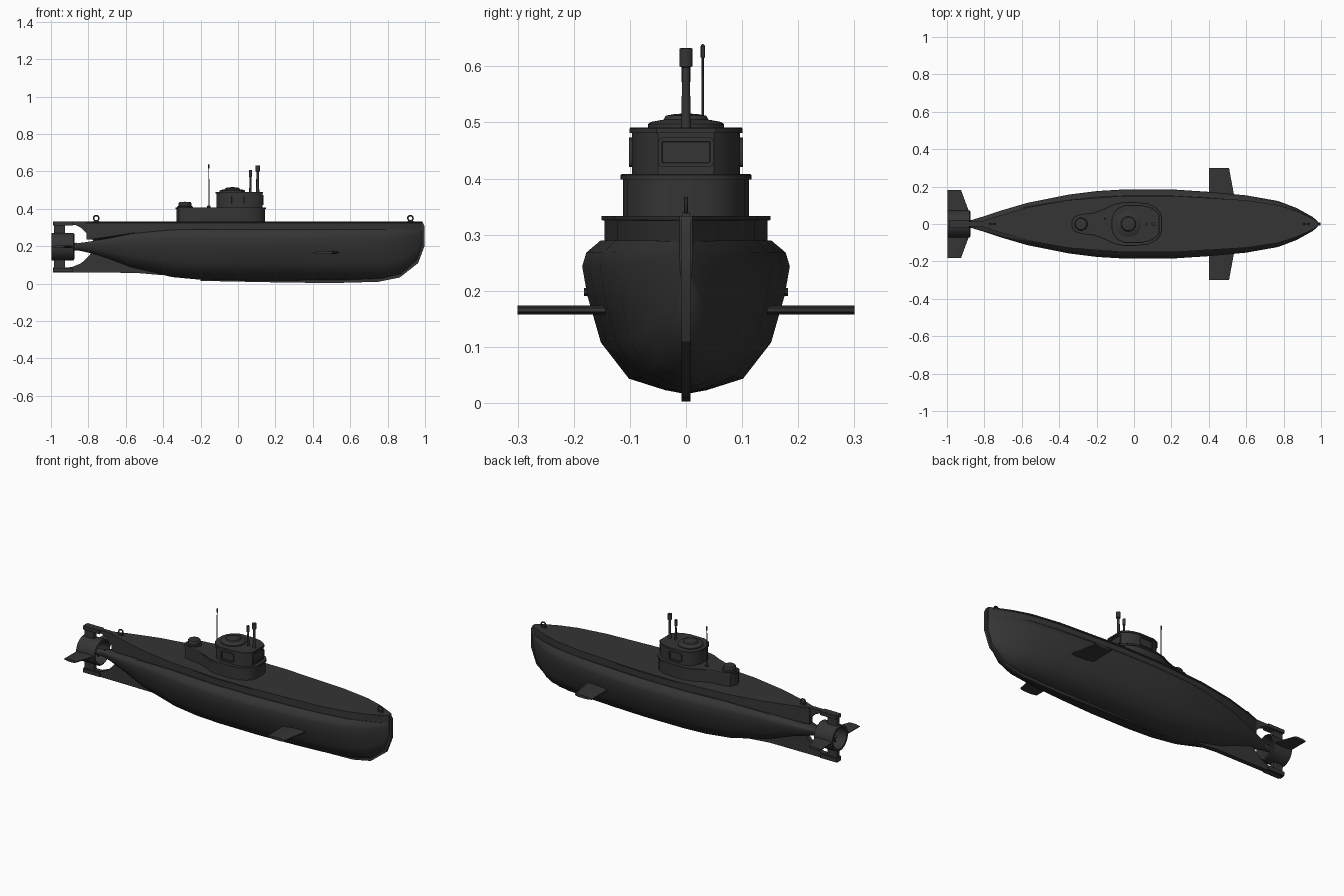
import bpy, bmesh, math
from mathutils import Vector, Matrix

cube = bpy.data.objects.get("Cube")
if cube:
    bpy.data.objects.remove(cube)

paint = bpy.data.materials.new("charcoal_paint")
paint.use_nodes = True
GREY = (0.035, 0.035, 0.035, 1)
paint.diffuse_color = GREY
paint.node_tree.nodes["Principled BSDF"].inputs["Base Color"].default_value = GREY


def finish(name, bm, angle=30, bevel=0):
    bmesh.ops.recalc_face_normals(bm, faces=bm.faces)
    mesh = bpy.data.meshes.new(name)
    bm.to_mesh(mesh)
    bm.free()
    mesh.materials.append(paint)
    ob = bpy.data.objects.new(name, mesh)
    bpy.context.collection.objects.link(ob)
    bpy.ops.object.select_all(action="DESELECT")
    ob.select_set(True)
    bpy.context.view_layer.objects.active = ob
    bpy.ops.object.shade_smooth_by_angle(angle=math.radians(angle))
    if bevel:
        mod = ob.modifiers.new("soft edges", "BEVEL")
        mod.width, mod.segments = bevel, 2
    return ob


def loft(name, rings, angle=30, closed=True):
    """Skin a list of closed rings and cap both ends."""
    bm = bmesh.new()
    loops = [[bm.verts.new(p) for p in ring] for ring in rings]
    n = len(loops[0])
    for a, b in zip(loops, loops[1:]):
        for i in range(n):
            j = (i + 1) % n
            bm.faces.new((a[i], a[j], b[j], b[i]))
    if closed:
        bm.faces.new(loops[0])
        bm.faces.new(loops[-1])
    return finish(name, bm, angle)


def plate(name, side, half, bevel=0):
    """Side profile (x, z) given thickness across y."""
    return loft(name, [[(x, y, z) for x, z in side] for y in (-half, half)], 30)


def turned(name, profile, center, axis="Z", sides=24):
    """Revolve (radius, height) pairs about an axis."""
    turn = Matrix.Rotation(math.pi / 2, 3, "Y") if axis == "X" else Matrix.Identity(3)
    rings = [[Vector(center) + turn @ Vector((r * math.cos(t), r * math.sin(t), h))
              for t in (2 * math.pi * i / sides for i in range(sides))]
             for r, h in profile]
    return loft(name, rings)


def mirrored(half):
    return half + [(x, -y) for x, y in reversed(half)]


# Main hull: one section shape scaled along its stations (x, half width, bottom, top)
SECTION = [(0.0, 0), (0.2, .025), (0.55, .1), (0.82, .335), (0.95, .64),
           (1, .83), (0.96, .92), (0.82, 1)]
STATIONS = [(.985, .012, .2, .288), (.955, .038, .12, .288), (.87, .085, .05, .29),
            (.77, .123, .026, .29), (.6, .153, .019, .29), (.4, .172, .017, .29),
            (.2, .185, .016, .29), (-.05, .185, .017, .29), (-.2, .176, .021, .29),
            (-.35, .157, .035, .288), (-.57, .113, .085, .268), (-.7, .075, .135, .242),
            (-.8, .042, .166, .224), (-.88, .018, .183, .213)]
shape = SECTION + [(-w, t) for w, t in reversed(SECTION[1:])]
loft("hull", [[(x, w * half, lo + t * (hi - lo)) for w, t in shape]
              for x, half, lo, hi in STATIONS], 40)

# Deck casing with a thin lip along its edge
DECK = [(.985, .012), (.955, .03), (.87, .069), (.77, .101), (.6, .127), (.2, .151),
        (-.05, .151), (-.35, .128), (-.57, .088), (-.75, .036), (-.81, .014)]
deck = mirrored(DECK)
floor = [max(.235, .28 + min(0, x + .5) * .15) for x, y in deck]
loft("deck_casing", [[(x, y * .96, z) for (x, y), z in zip(deck, floor)],
                     [(x, y * .96, .325) for x, y in deck],
                     [(x, y, .326) for x, y in deck],
                     [(x, y, .333) for x, y in deck]])

# Stem and keel bar
plate("stem_and_keel", [(.985, .333), (.997, .31), (.997, .2), (.963, .11), (.865, .033),
                        (.75, .01), (.5, .003), (.2, .007), (-.2, .015), (-.2, .04),
                        (.5, .03), (.75, .04), (.84, .07), (.93, .13), (.96, .21),
                        (.96, .333)], .008)

# Stern fins above and below the propeller
plate("upper_tail_boom", [(-.99, .333), (-.99, .314), (-.87, .314), (-.84, .3), (-.81, .27),
                          (-.77, .225), (-.6, .24), (-.6, .333)], .013)
plate("lower_skeg", [(-.99, .06), (-.99, .086), (-.89, .088), (-.84, .108), (-.81, .135),
                     (-.77, .18), (-.4, .1), (-.4, .045), (-.55, .058)], .013)
for name, x, low, high, half in (("upper_duct_post", -.955, .262, .318, .012),
                                 ("lower_duct_post", -.955, .08, .132, .012),
                                 ("upper_boom_foot", -.935, .312, .3325, .022),
                                 ("lower_boom_foot", -.935, .062, .084, .022)):
    reach = .053 if "foot" in name else .03
    plate(name, [(x - reach, low), (x + reach, low), (x + reach, high), (x - reach, high)], half)

# Propeller duct, shaft and blades
AXIS_Z = .198
duct = [(.073, 0), (.073, .118), (.066, .122), (.061, .11), (.061, 0), (.073, 0)]
rings = [[(-.997 + h, r * math.cos(t), AXIS_Z + r * math.sin(t))
          for t in (math.pi * i / 16 for i in range(32))] for r, h in duct]
loft("propeller_duct", rings, closed=False)
turned("propeller_shaft", [(.004, -.975), (.015, -.955), (.017, -.9), (.021, -.86)],
       (0, 0, AXIS_Z), "X")
for k in range(4):
    spin = Matrix.Rotation(math.pi / 4 + k * math.pi / 2, 3, "X")
    pitch = Matrix.Rotation(.7, 3, "Z")
    outline = [(-.01, .01), (-.024, .04), (-.016, .058), (.016, .058), (.024, .04), (.01, .01)]
    loft("propeller_blade", [[Vector((-.935, 0, AXIS_Z)) + spin @ (pitch @ Vector((x, s, r)))
                              for x, r in outline] for s in (-.002, .002)])


# Diving planes: a tapered blade section from root to tip
def fin(name, side, root, tip, z, thick):
    rings = []
    for y, aft, fore in (root, tip):
        span = fore - aft
        foil = [(0, -.3), (.35, -1), (.8, -1), (1, -.45), (1, .45), (.8, 1), (.35, 1), (0, .3)]
        rings.append([(aft + f * span, side * y, z + t * thick) for f, t in foil])
    loft(name, rings)


for side, word in ((1, "left"), (-1, "right")):
    fin(word + "_bow_plane", side, (.1, .4, .545), (.3, .4, .508), .166, .008)
    fin(word + "_stern_plane", side, (.066, -.997, -.882), (.182, -.997, -.925), AXIS_Z, .007)


# Conning tower: two stacked tiers, each with a rim
def tier(name, half, low, high, rim):
    ring = mirrored(half)
    cx = (half[0][0] + half[-1][0]) / 2

    def level(z, grow):
        out = []
        for x, y in ring:
            d = Vector((x - cx, y * 1.5)).normalized() * grow
            out.append((x + d.x, y + d.y, z))
        return out
    loft(name, [level(low, 0), level(high - rim, 0), level(high - rim, .005),
                level(high - .002, .005), level(high, .003)], 35)


tier("tower_base", [(.145, .03), (.138, .058), (.115, .085), (.075, .105), (.02, .112),
                    (-.06, .112), (-.11, .1), (-.16, .075), (-.21, .058), (-.28, .05),
                    (-.315, .038), (-.328, .015)], .325, .408, .01)
tier("tower_cabin", [(.13, .05), (.115, .068), (.085, .086), (.04, .096), (-.05, .096),
                     (-.085, .08), (-.108, .05), (-.116, .02)], .4, .491, .01)


# Framed windows with recessed panes
def window(name, center, size, turn):
    bm = bmesh.new()
    bmesh.ops.create_cube(bm, size=1)
    bmesh.ops.scale(bm, vec=(size[0], .014, size[1]), verts=bm.verts)
    upright = [e for e in bm.edges if abs(e.verts[0].co.y - e.verts[1].co.y) > .01]
    bmesh.ops.bevel(bm, geom=upright, offset=.008, segments=2, affect="EDGES", profile=.5)
    bm.normal_update()
    front = min(bm.faces, key=lambda f: f.calc_center_median().y)
    bmesh.ops.inset_individual(bm, faces=[front], thickness=.007)
    bmesh.ops.inset_individual(bm, faces=[front], thickness=.001, depth=-.004)
    bmesh.ops.rotate(bm, verts=bm.verts, matrix=Matrix.Rotation(turn, 3, "Z"))
    bmesh.ops.translate(bm, verts=bm.verts, vec=center)
    finish(name, bm)


window("front_window", (.129, 0, .447), (.1, .052), math.pi / 2)
window("right_window", (0, -.095, .447), (.082, .052), 0)
window("left_window", (0, .095, .447), (.082, .052), math.pi)

# Hatches
turned("main_hatch", [(.068, .487), (.068, .497), (.062, .501), (.04, .505), (.036, .512),
                      (.02, .515), (.002, .516)], (-.03, 0, 0), sides=32)
turned("aft_hatch", [(.042, .405), (.042, .413), (.034, .415), (.034, .43), (.03, .436),
                     (.002, .438)], (-.283, 0, 0))

# Periscopes and aerial
turned("main_periscope", [(.01, .485), (.008, .51), (.007, .598), (.012, .6), (.012, .632),
                          (.002, .633)], (.105, 0, 0), sides=16)
turned("second_periscope", [(.008, .485), (.006, .5), (.005, .57), (.008, .572), (.008, .607),
                            (.002, .608)], (.066, 0, 0), sides=16)
turned("aerial", [(.009, .405), (.009, .415), (.003, .418), (.002, .615), (.004, .616),
                  (.004, .636), (.001, .64)], (-.156, .03, 0), sides=12)

# Lifting eyes on the deck
for name, x in (("bow_lifting_eye", .922), ("stern_lifting_eye", -.758)):
    bpy.ops.mesh.primitive_torus_add(location=(x, 0, .35), rotation=(math.pi / 2, 0, 0),
                                     major_radius=.014, minor_radius=.004,
                                     major_segments=20, minor_segments=8)
    eye = bpy.context.object
    eye.name = name
    eye.data.materials.append(paint)
    bpy.ops.object.shade_smooth_by_angle()
    plate(name + "_foot", [(x - .018, .33), (x + .018, .33), (x + .01, .34), (x - .01, .34)], .006)
